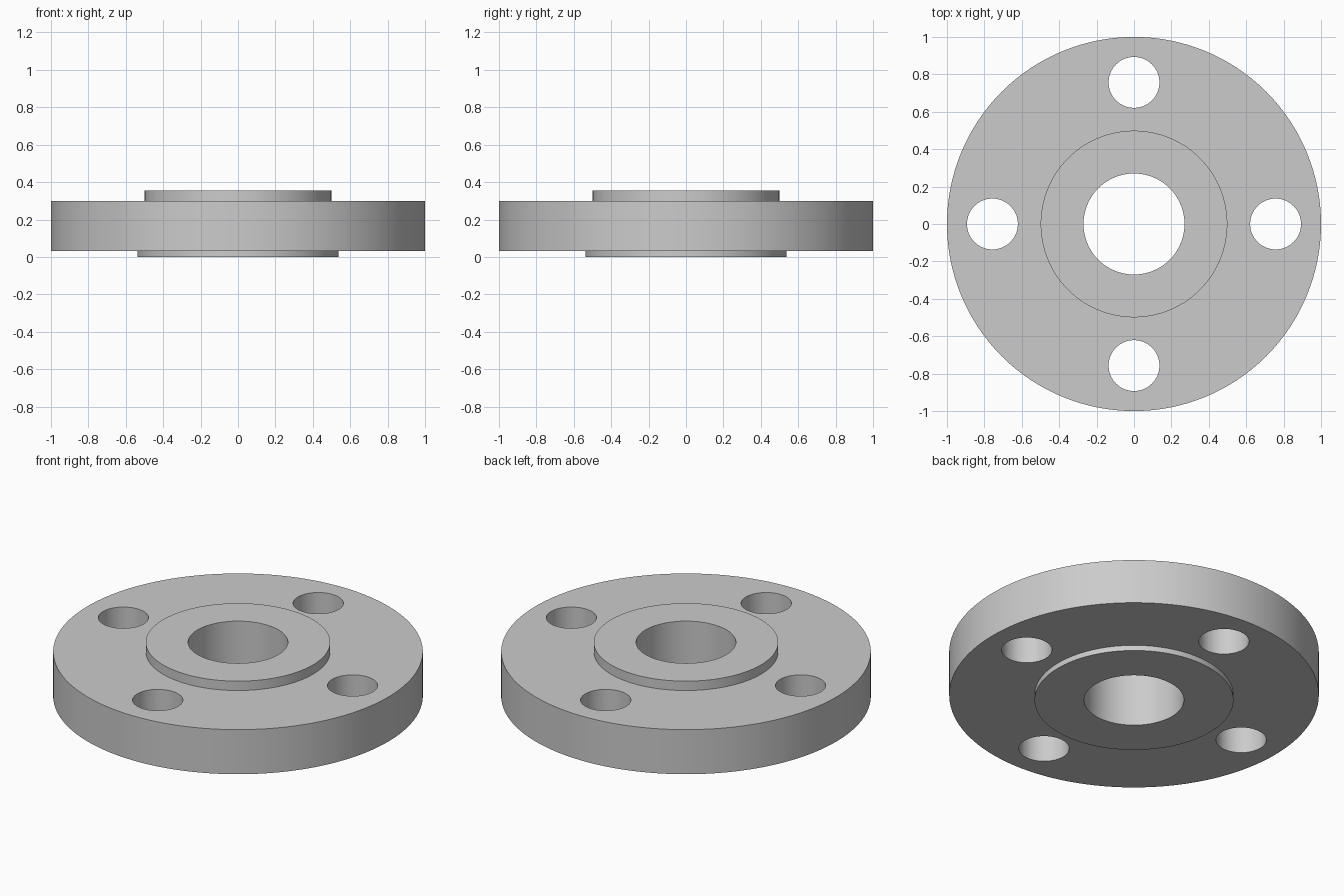
import bpy, bmesh, math

if "Cube" in bpy.data.objects:
    bpy.data.objects.remove(bpy.data.objects["Cube"])

SEGMENTS = 128
BOLT_CIRCLE, BOLT_RADIUS = 0.757, 0.136


def lathe(name, profile):
    """Revolve a closed (radius, z) profile around the z axis."""
    bm = bmesh.new()
    verts = [bm.verts.new((r, 0, z)) for r, z in profile]
    edges = [bm.edges.new((v, verts[(i + 1) % len(verts)])) for i, v in enumerate(verts)]
    bmesh.ops.spin(bm, geom=verts + edges, cent=(0, 0, 0), axis=(0, 0, 1),
                   angle=math.tau, steps=SEGMENTS, use_merge=True)
    bmesh.ops.remove_doubles(bm, verts=bm.verts, dist=1e-5)
    bmesh.ops.recalc_face_normals(bm, faces=bm.faces)
    mesh = bpy.data.meshes.new(name)
    bm.to_mesh(mesh)
    bm.free()
    obj = bpy.data.objects.new(name, mesh)
    bpy.context.collection.objects.link(obj)
    return obj


# Flange body: bore, lower raised face, disc and upper hub in one profile
flange = lathe("pipe_flange", [
    (0.27, 0.0), (0.538, 0.0), (0.538, 0.032), (1.0, 0.032),
    (1.0, 0.298), (0.499, 0.298), (0.499, 0.354), (0.27, 0.354),
])
bpy.context.view_layer.objects.active = flange
flange.select_set(True)

# Four bolt holes on the axes
for i in range(4):
    a = i * math.pi / 2
    bpy.ops.mesh.primitive_cylinder_add(
        vertices=64, radius=BOLT_RADIUS, depth=1,
        location=(BOLT_CIRCLE * math.cos(a), BOLT_CIRCLE * math.sin(a), 0.165))
    cutter = bpy.context.object
    cutter.name = f"bolt_hole_cutter_{i + 1}"
    cutter.hide_render = True
    cut = flange.modifiers.new("bolt_hole", 'BOOLEAN')
    cut.operation = 'DIFFERENCE'
    cut.solver = 'EXACT'
    cut.object = cutter
    bpy.ops.object.select_all(action='DESELECT')
    flange.select_set(True)
    bpy.context.view_layer.objects.active = flange
    bpy.ops.object.modifier_apply(modifier=cut.name)
    bpy.data.objects.remove(cutter)

# Round walls smooth, rims sharp
bpy.ops.object.shade_smooth_by_angle(angle=math.radians(30))
